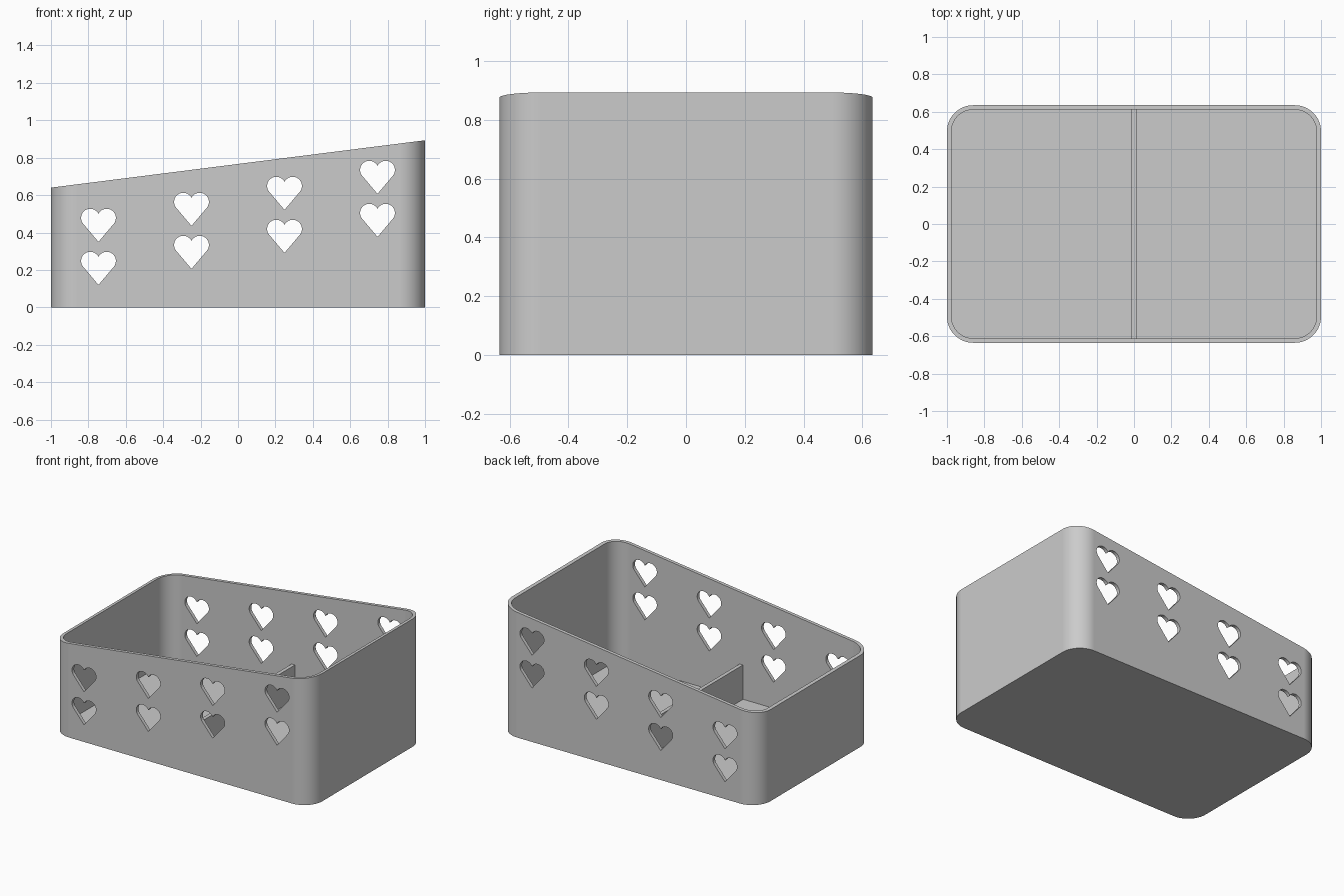
import bpy, bmesh, math

cube = bpy.data.objects.get("Cube")
if cube:
    bpy.data.objects.remove(cube, do_unlink=True)

HALF_X, HALF_Y, RADIUS = 1.0, 0.635, 0.14
WALL, FLOOR = 0.024, 0.025
LOW, HIGH = 0.64, 0.893

grey = bpy.data.materials.new("plain grey")
grey.use_nodes = True
colour = (0.6, 0.6, 0.6, 1)
grey.diffuse_color = colour
grey.node_tree.nodes["Principled BSDF"].inputs["Base Color"].default_value = colour


def rim_height(x):
    return LOW + (HIGH - LOW) * (x + 1) / 2


def rounded_rectangle(inset, steps=16):
    r = RADIUS - inset
    points = []
    for corner, (sx, sy) in enumerate([(1, 1), (-1, 1), (-1, -1), (1, -1)]):
        for i in range(steps + 1):
            a = math.pi / 2 * (corner + i / steps)
            points.append((sx * (HALF_X - RADIUS) + r * math.cos(a),
                           sy * (HALF_Y - RADIUS) + r * math.sin(a)))
    return points


def heart_outline(r=0.049, offset=0.044, rise=0.128, steps=20):
    # tip at the origin, straight sides tangent to two round lobes
    start = math.atan2(rise, offset) - math.pi / 2 - math.acos(
        r / math.hypot(offset, rise)) + math.pi / 2 - math.pi
    start = math.atan2(-rise, -offset) + math.acos(r / math.hypot(offset, rise))
    end = math.acos(-offset / r)
    if start > end:
        start -= 2 * math.pi
    right = [(offset + r * math.cos(a), rise + r * math.sin(a))
             for a in (start + (end - start) * i / steps for i in range(steps + 1))]
    left = [(-x, z) for x, z in reversed(right[:-1])]
    return [(0, 0)] + right + left


def make_object(name, bm):
    bmesh.ops.recalc_face_normals(bm, faces=bm.faces[:])
    mesh = bpy.data.meshes.new(name)
    bm.to_mesh(mesh)
    bm.free()
    mesh.materials.append(grey)
    obj = bpy.data.objects.new(name, mesh)
    bpy.context.collection.objects.link(obj)
    return obj


# Open box with rounded corners and a sloping rim
bm = bmesh.new()
outer, inner = rounded_rectangle(0), rounded_rectangle(WALL)
rings = []
for outline, height in ((outer, lambda x: 0), (outer, rim_height),
                        (inner, rim_height), (inner, lambda x: FLOOR)):
    rings.append([bm.verts.new((x, y, height(x))) for x, y in outline])
count = len(outer)
for a, b in zip(rings, rings[1:]):
    for i in range(count):
        j = (i + 1) % count
        bm.faces.new((a[i], a[j], b[j], b[i]))
bm.faces.new(rings[0])
bm.faces.new(rings[-1])
box = make_object("box", bm)

# Heart cutters reaching through the front and back walls
bm = bmesh.new()
for col in range(4):
    for row in range(2):
        cx = -0.746 + 0.4973 * col
        tip = 0.12 + 0.0855 * col + 0.23 * row
        near, far = [[bm.verts.new((cx + x, y, tip + z)) for x, z in heart_outline()]
                     for y in (-1, 1)]
        bm.faces.new(near)
        bm.faces.new(far)
        for i in range(len(near)):
            j = (i + 1) % len(near)
            bm.faces.new((near[i], near[j], far[j], far[i]))
cutter = make_object("heart_cutter", bm)
cutter.hide_render = True

cut = box.modifiers.new("heart holes", "BOOLEAN")
cut.operation = "DIFFERENCE"
cut.solver = "EXACT"
cut.object = cutter
bpy.ops.object.select_all(action="DESELECT")
bpy.context.view_layer.objects.active = box
box.select_set(True)
bpy.ops.object.modifier_apply(modifier=cut.name)
bpy.data.objects.remove(cutter, do_unlink=True)

# Smooth corners, flat walls
bpy.ops.object.shade_smooth_by_angle(angle=math.radians(30))
weighted = box.modifiers.new("flat walls", "WEIGHTED_NORMAL")
weighted.keep_sharp = True

# Low divider across the middle
bm = bmesh.new()
bmesh.ops.create_cube(bm, size=1)
bottom, top = FLOOR / 2, 0.265
for v in bm.verts:
    v.co.x *= 0.026
    v.co.y *= 2 * (HALF_Y - WALL / 2)
    v.co.z = top if v.co.z > 0 else bottom
make_object("divider", bm)
